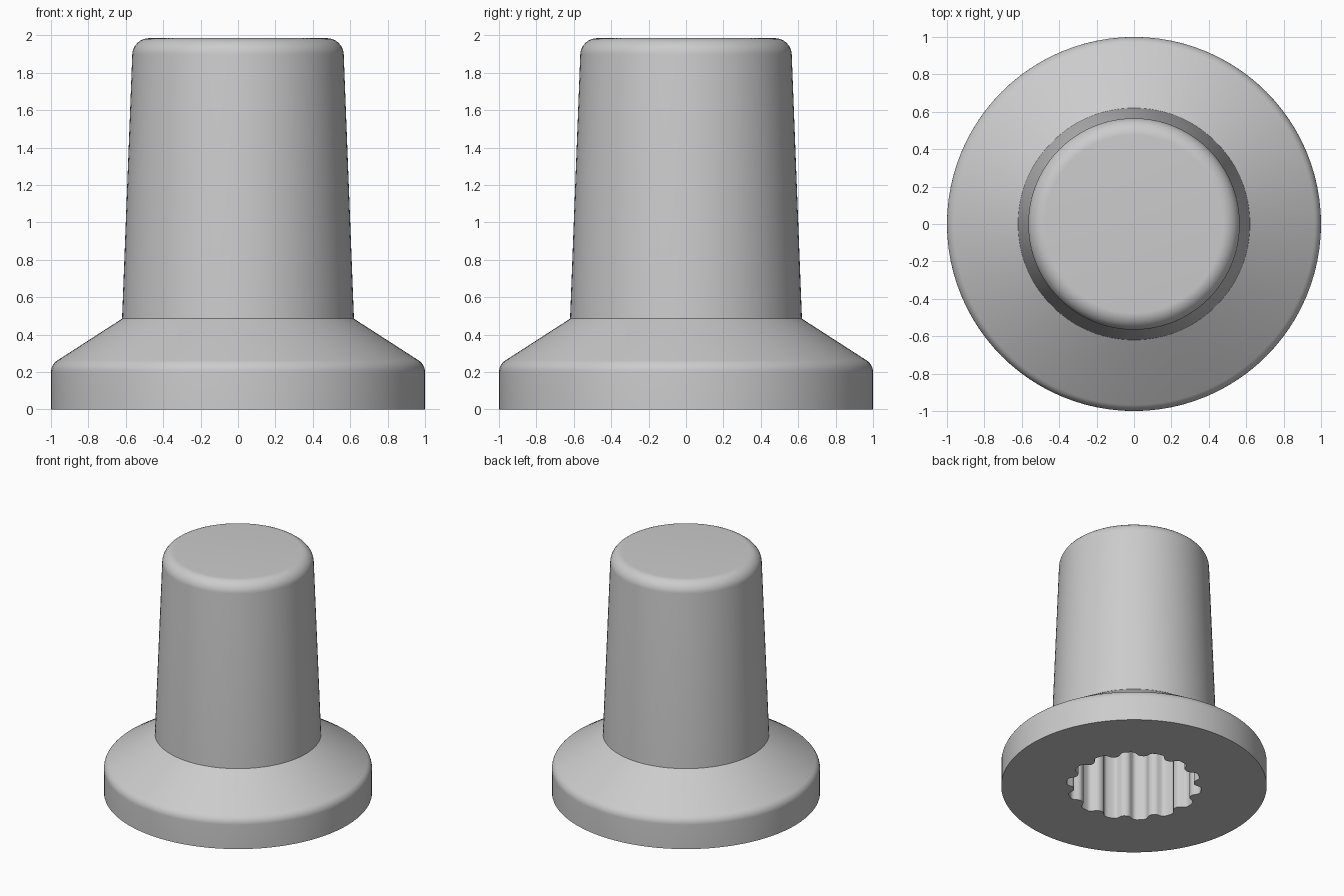
import bpy, bmesh, math
from mathutils import Vector

cube = bpy.data.objects.get("Cube")
if cube:
    bpy.data.objects.remove(cube, do_unlink=True)

SEGMENTS = 96
TEETH = 14
BORE_DEPTH = 1.3

grey = bpy.data.materials.new("plain grey")
grey.use_nodes = True
grey.diffuse_color = (0.6, 0.6, 0.6, 1)
grey.node_tree.nodes["Principled BSDF"].inputs["Base Color"].default_value = grey.diffuse_color


def add_object(name, bm):
    bmesh.ops.recalc_face_normals(bm, faces=bm.faces)
    mesh = bpy.data.meshes.new(name)
    bm.to_mesh(mesh)
    bm.free()
    mesh.materials.append(grey)
    obj = bpy.data.objects.new(name, mesh)
    bpy.context.collection.objects.link(obj)
    return obj


def fillet(before, corner, after, radius, steps=8):
    """Points of a tangent arc that rounds a profile corner."""
    corner = Vector(corner)
    a = (Vector(before) - corner).normalized()
    b = (Vector(after) - corner).normalized()
    half = a.angle(b) / 2
    centre = corner + (a + b).normalized() * radius / math.sin(half)
    start = (corner + a * radius / math.tan(half) - centre).normalized()
    end = (corner + b * radius / math.tan(half) - centre).normalized()
    return [centre + start.lerp(end, i / steps).normalized() * radius
            for i in range(steps + 1)]


# Turned body: flared skirt with a rounded rim, tapered grip with a rounded top
foot, rim, neck, shoulder, top = (1, 0), (1, 0.24), (0.62, 0.485), (0.562, 1.985), (0, 1.985)
profile = [foot, *fillet(foot, rim, neck, 0.074), neck,
           *fillet(neck, shoulder, top, 0.09)]
bm = bmesh.new()
rings = []
for r, z in profile:
    rings.append([bm.verts.new((r * math.cos(t), r * math.sin(t), z))
                  for t in (math.tau * i / SEGMENTS for i in range(SEGMENTS))])
for low, high in zip(rings, rings[1:]):
    for i in range(SEGMENTS):
        j = (i + 1) % SEGMENTS
        bm.faces.new((low[i], low[j], high[j], high[i]))
bm.faces.new(rings[0])
bm.faces.new(rings[-1])
knob = add_object("knob_body", bm)

# Splined bore: wide rounded grooves between narrow ridges
bm = bmesh.new()
count = TEETH * 16
outline = []
for i in range(count):
    t = math.tau * i / count
    r = 0.48 + 0.03 * math.tanh(2 * math.cos(TEETH * t) + 0.5)
    angle = t + math.radians(135) + math.pi / TEETH
    outline.append(bm.verts.new((r * math.cos(angle), r * math.sin(angle), -0.2)))
cap = bm.faces.new(outline)
grown = bmesh.ops.extrude_face_region(bm, geom=[cap])["geom"]
bmesh.ops.translate(bm, vec=(0, 0, BORE_DEPTH + 0.2),
                    verts=[v for v in grown if isinstance(v, bmesh.types.BMVert)])
cutter = add_object("bore_cutter", bm)
cutter.hide_render = True

# Cut the bore and shade
cut = knob.modifiers.new("bore", 'BOOLEAN')
cut.operation = 'DIFFERENCE'
cut.solver = 'EXACT'
cut.object = cutter
bpy.ops.object.select_all(action='DESELECT')
bpy.context.view_layer.objects.active = knob
knob.select_set(True)
bpy.ops.object.modifier_apply(modifier=cut.name)
bpy.data.objects.remove(cutter, do_unlink=True)
bpy.ops.object.shade_smooth_by_angle(angle=math.radians(40))
